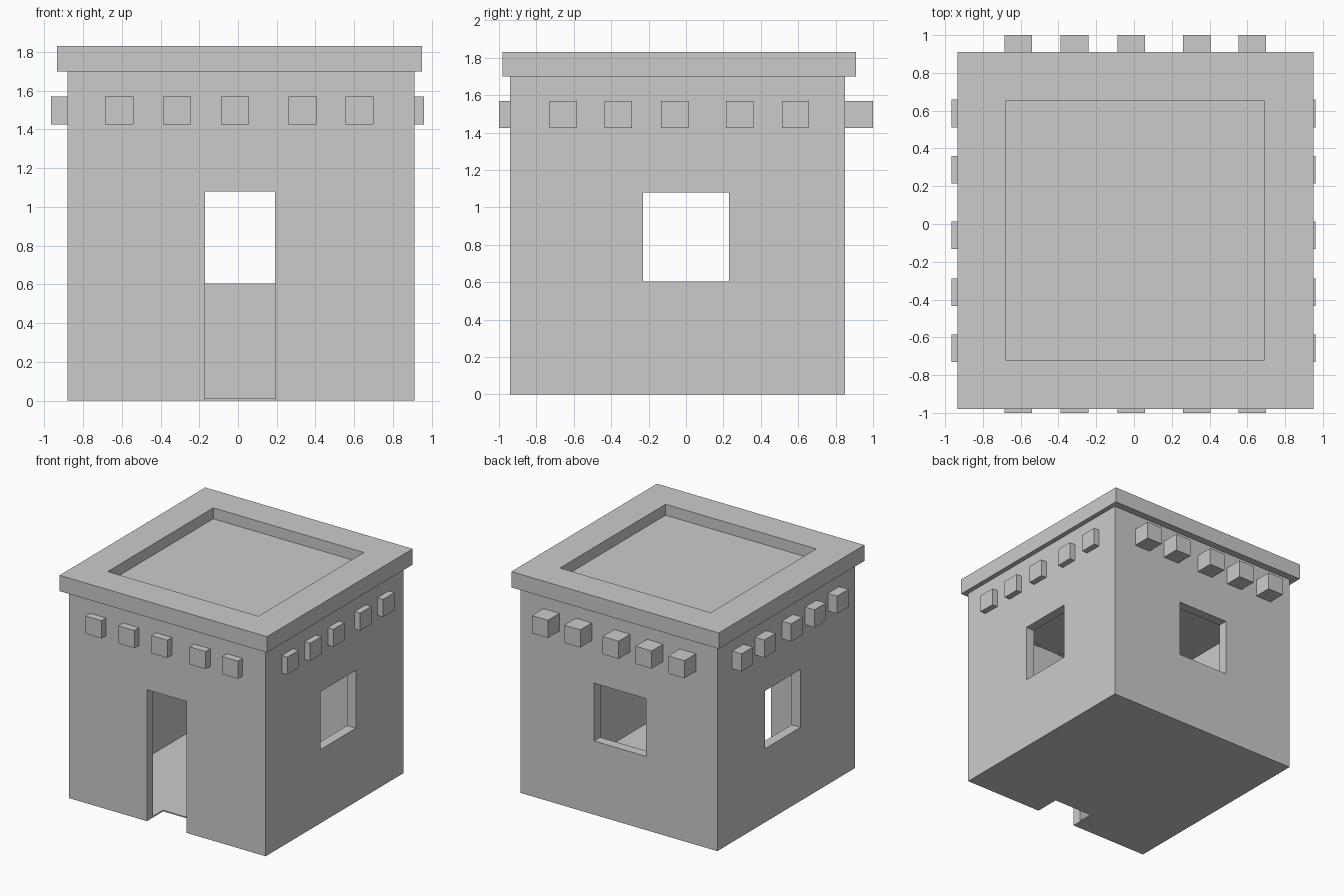
import bpy

if "Cube" in bpy.data.objects:
    bpy.data.objects.remove(bpy.data.objects["Cube"])


def box(name, x, y, z):
    """Axis-aligned box from three (min, max) ranges."""
    bpy.ops.mesh.primitive_cube_add(size=1)
    ob = bpy.context.object
    ob.name = name
    ob.location = [(r[0] + r[1]) / 2 for r in (x, y, z)]
    ob.scale = [r[1] - r[0] for r in (x, y, z)]
    bpy.ops.object.transform_apply(location=True, rotation=False, scale=True)
    return ob


def cut(target, *ranges):
    """Subtract a box from the target."""
    cutter = box("cutter", *ranges)
    cutter.hide_render = True
    mod = target.modifiers.new("cut", 'BOOLEAN')
    mod.operation = 'DIFFERENCE'
    mod.solver = 'EXACT'
    mod.object = cutter
    bpy.context.view_layer.objects.active = target
    bpy.ops.object.modifier_apply(modifier=mod.name)
    bpy.data.objects.remove(cutter, do_unlink=True)


X0, X1, Y0, Y1 = -0.88, 0.91, -0.94, 0.85   # outer wall faces
T = 0.08                                     # wall thickness

# Hollow wall body with thin floor; its top is the sunken roof deck
walls = box("walls", (X0, X1), (Y0, Y1), (0, 1.74))
cut(walls, (X0 + T, X1 - T), (Y0 + T, Y1 - T), (0.01, 1.43))

# Doorway in front, windows in the other three walls
WIN_Z = (0.605, 1.08)
cut(walls, (-0.17, 0.19), (-1.2, -0.73), (-0.1, 1.08))
cut(walls, (-0.23, 0.24), (0.6, 1.2), WIN_Z)
cut(walls, (-1.2, -0.6), (-0.23, 0.23), WIN_Z)
cut(walls, (0.6, 1.2), (-0.23, 0.23), WIN_Z)

# Parapet rim around the roof
parapet = box("parapet", (-0.935, 0.95), (-0.98, 0.91), (1.70, 1.83))
cut(parapet, (-0.68, 0.69), (-0.72, 0.65), (1.6, 1.9))

# Projecting beam ends, five per side
BEAM_Z = (1.425, 1.57)
W = 0.073
for i, c in enumerate((-0.613, -0.315, -0.015, 0.333, 0.627)):
    box(f"front_beam_{i}", (c - W, c + W), (-1.0, Y0 + T + 0.03), BEAM_Z)
    box(f"back_beam_{i}", (c - W, c + W), (Y1 - T, 1.0), BEAM_Z)
for i, c in enumerate((-0.657, -0.362, -0.06, 0.288, 0.585)):
    box(f"left_beam_{i}", (-0.965, X0 + T), (c - W, c + W), BEAM_Z)
    box(f"right_beam_{i}", (X1 - T, 0.96), (c - W, c + W), BEAM_Z)
